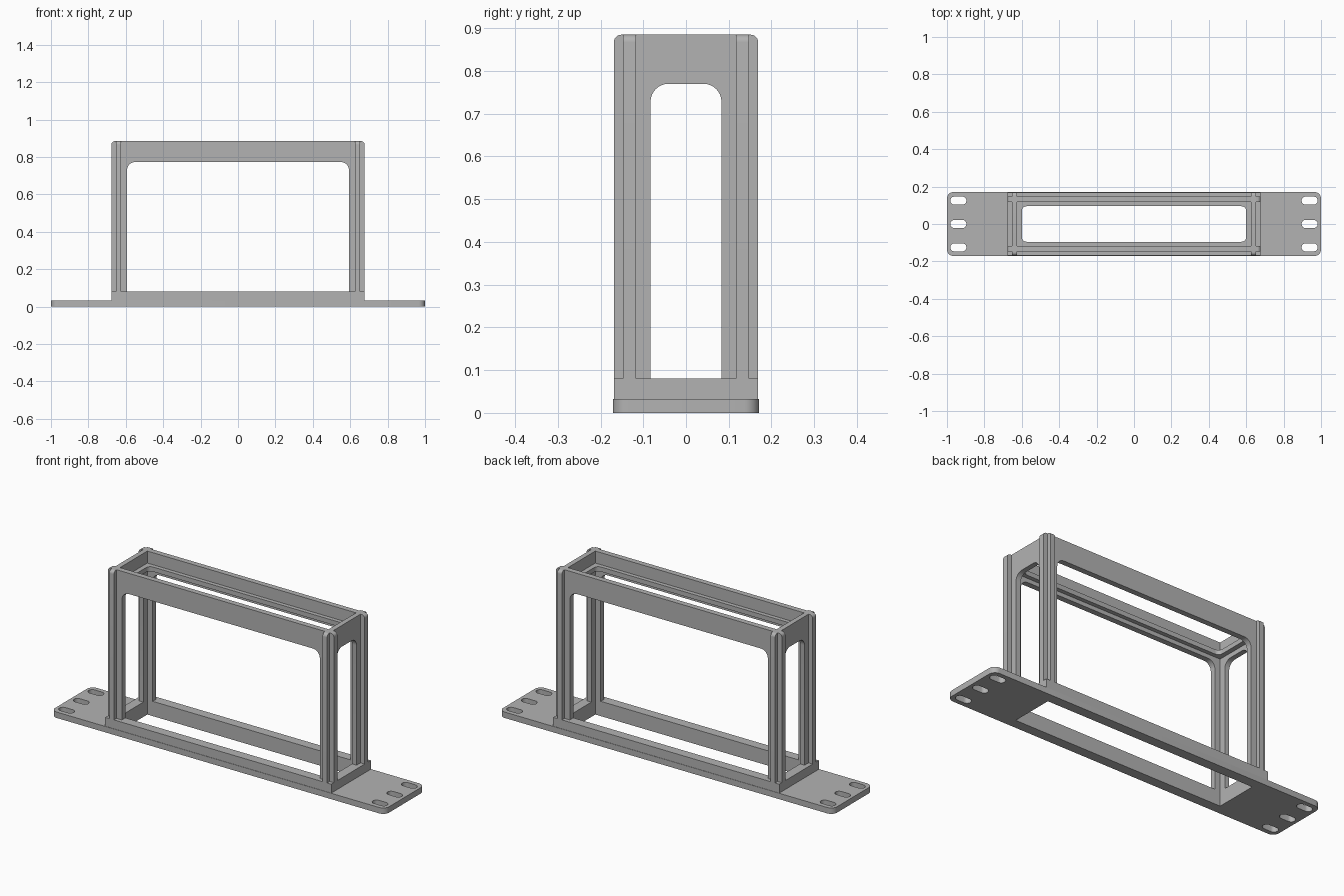
import bpy, bmesh, math
from mathutils import Matrix

cube = bpy.data.objects.get("Cube")
if cube:
    bpy.data.objects.remove(cube, do_unlink=True)

GREY = (0.45, 0.45, 0.45, 1)
grey = bpy.data.materials.new("light grey")
grey.use_nodes = True
grey.diffuse_color = GREY
grey.node_tree.nodes["Principled BSDF"].inputs["Base Color"].default_value = GREY

# Shared sizes
PLATE_TOP, RIM_TOP, TOP = 0.032, 0.08, 0.885
OUT_X, OUT_Y = 0.677, 0.169        # ends of the crossing panels
IN_X, IN_Y = 0.625, 0.117          # clear opening inside the cage
WALL_X, WALL_Y = 0.652, 0.147      # outer faces of the panels


def rounded(corners, steps=8):
    """Outline from (x, y, radius) corners; a radius of 0 stays sharp."""
    pts = []
    for i, (x, y, r) in enumerate(corners):
        if not r:
            pts.append((x, y))
            continue
        px, py, _ = corners[i - 1]
        nx, ny, _ = corners[(i + 1) % len(corners)]
        a, b = math.hypot(px - x, py - y), math.hypot(nx - x, ny - y)
        ux, uy, vx, vy = (px - x) / a, (py - y) / a, (nx - x) / b, (ny - y) / b
        for k in range(steps + 1):
            t = math.pi / 2 * k / steps
            f, g = r * (1 - math.sin(t)), r * (1 - math.cos(t))
            pts.append((x + ux * f + vx * g, y + uy * f + vy * g))
    return pts


def rect(hx, hy, r=0, cx=0, cy=0):
    return rounded([(cx - hx, cy - hy, r), (cx + hx, cy - hy, r),
                    (cx + hx, cy + hy, r), (cx - hx, cy + hy, r)])


def slab(name, outlines, low, high, turn=Matrix()):
    """Flat part from an outline with holes, extruded from low to high."""
    curve = bpy.data.curves.new(name, 'CURVE')
    curve.dimensions = '2D'
    curve.fill_mode = 'BOTH'
    curve.extrude = (high - low) / 2
    for pts in outlines:
        spline = curve.splines.new('POLY')
        spline.points.add(len(pts) - 1)
        for p, (x, y) in zip(spline.points, pts):
            p.co = (x, y, 0, 1)
        spline.use_cyclic_u = True
    helper = bpy.data.objects.new(name, curve)
    bpy.context.collection.objects.link(helper)
    bpy.context.view_layer.update()
    mesh = bpy.data.meshes.new_from_object(
        helper.evaluated_get(bpy.context.evaluated_depsgraph_get()))
    bpy.data.objects.remove(helper, do_unlink=True)
    bpy.data.curves.remove(curve)

    mesh.transform(turn @ Matrix.Translation((0, 0, (low + high) / 2)))
    bm = bmesh.new()
    bm.from_mesh(mesh)
    bmesh.ops.remove_doubles(bm, verts=bm.verts, dist=1e-5)
    bmesh.ops.recalc_face_normals(bm, faces=bm.faces)
    bm.to_mesh(mesh)
    bm.free()
    mesh.materials.clear()
    mesh.materials.append(grey)
    obj = bpy.data.objects.new(name, mesh)
    bpy.context.collection.objects.link(obj)
    bpy.ops.object.select_all(action='DESELECT')
    obj.select_set(True)
    bpy.context.view_layer.objects.active = obj
    bpy.ops.object.shade_smooth_by_angle(angle=math.radians(30))
    return obj


def arch(half, inner, window_top):
    """Panel standing on two legs, with a round-cornered window."""
    return rounded([(-half, RIM_TOP, 0), (-inner, RIM_TOP, 0),
                    (-inner, window_top, 0.042), (inner, window_top, 0.042),
                    (inner, RIM_TOP, 0), (half, RIM_TOP, 0),
                    (half, TOP, 0.018), (-half, TOP, 0.018)])


# Mounting plate with three slots at each end
slots = [rect(0.043, 0.0215, 0.0213, sx * 0.939, y)
         for sx in (-1, 1) for y in (-0.125, 0, 0.125)]
opening = rect(IN_X, IN_Y)
slab("mounting_plate", [rect(1, 0.171, 0.035), opening] + slots, 0, PLATE_TOP)

# Raised rim around the opening
slab("base_rim", [rect(OUT_X, OUT_Y), opening], PLATE_TOP, RIM_TOP)

# Long and short panels that cross at the corners
stand_long = Matrix.Rotation(math.pi / 2, 4, 'X')
stand_short = Matrix.Rotation(math.pi / 2, 4, 'Z') @ stand_long
long_arch = [arch(OUT_X, 0.593, 0.773)]
short_arch = [arch(OUT_Y, 0.083, 0.77)]
slab("front_panel", long_arch, IN_Y, WALL_Y, stand_long)
slab("back_panel", long_arch, -WALL_Y, -IN_Y, stand_long)
slab("left_panel", short_arch, IN_X, WALL_X, stand_short)
slab("right_panel", short_arch, -WALL_X, -IN_X, stand_short)

# Inner ledge below the top edge
slab("top_ledge", [rect(IN_X, IN_Y), rect(0.6, 0.095, 0.025)], 0.795, 0.82)
